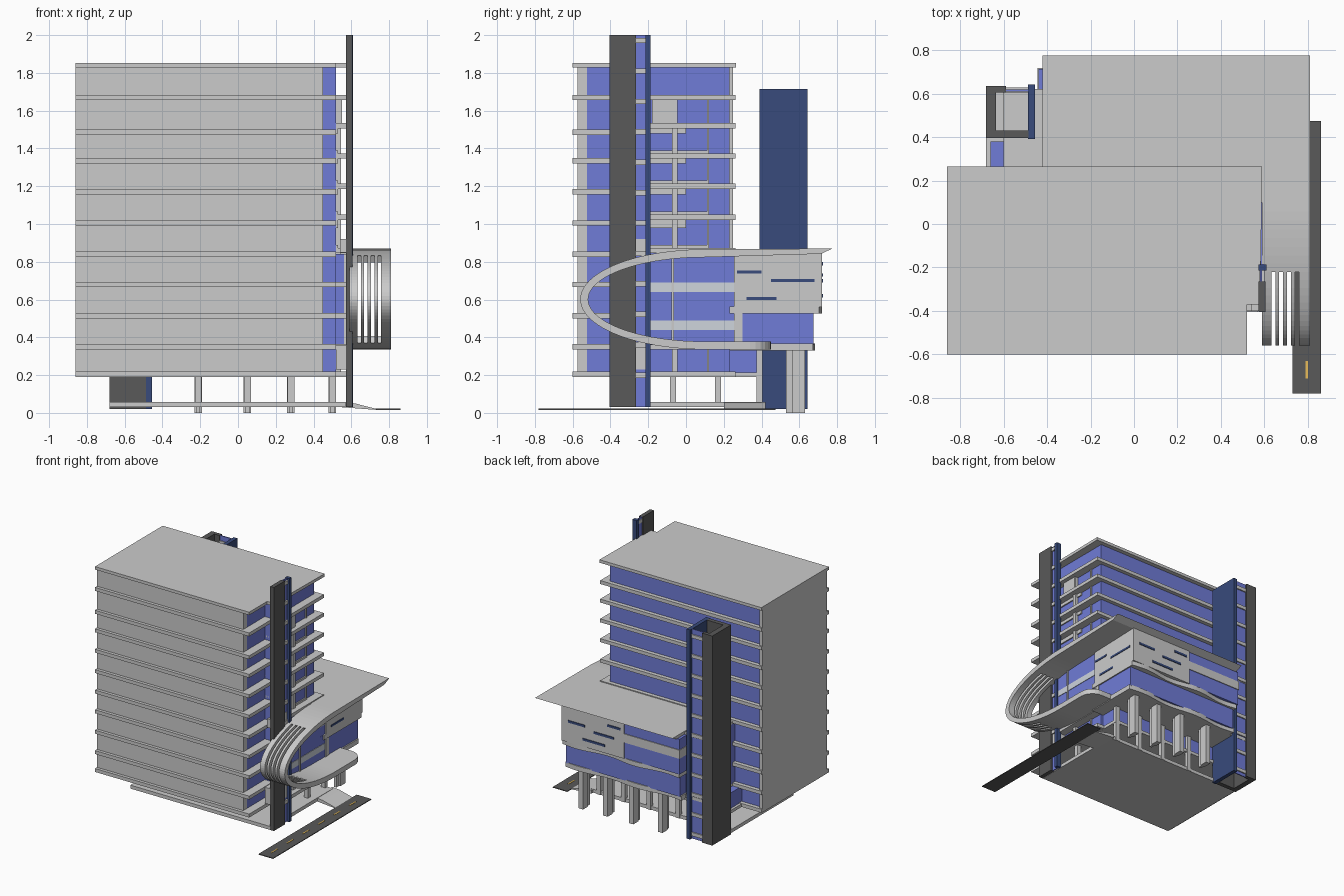
import bpy, bmesh, math


def material(name, r, g, b):
    m = bpy.data.materials.new(name)
    m.diffuse_color = (r, g, b, 1)
    return m


GLASS = material("blue_glass", 0.16, 0.20, 0.68)
NAVY = material("navy_panel", 0.04, 0.07, 0.20)
DARK = material("dark_cladding", 0.10, 0.10, 0.10)
PALE = material("pale_band", 0.62, 0.66, 0.72)
YELLOW = material("road_yellow", 0.8, 0.5, 0.1)


def finish(name, bm, mat):
    bmesh.ops.recalc_face_normals(bm, faces=bm.faces)
    me = bpy.data.meshes.new(name)
    bm.to_mesh(me)
    bm.free()
    ob = bpy.data.objects.new(name, me)
    bpy.context.collection.objects.link(ob)
    if mat:
        me.materials.append(mat)
    return ob


def prism(name, pts, axis, lo, hi, mat=None):
    """Extrude a 2D outline along x (pts are y,z), y (x,z) or z (x,y)."""
    put = {"x": lambda a, b, t: (t, a, b), "y": lambda a, b, t: (a, t, b),
           "z": lambda a, b, t: (a, b, t)}[axis]
    bm = bmesh.new()
    v0 = [bm.verts.new(put(a, b, lo)) for a, b in pts]
    v1 = [bm.verts.new(put(a, b, hi)) for a, b in pts]
    bm.faces.new(v0)
    bm.faces.new(v1)
    n = len(pts)
    for i in range(n):
        j = (i + 1) % n
        bm.faces.new((v0[i], v0[j], v1[j], v1[i]))
    return finish(name, bm, mat)


def box(name, x0, x1, y0, y1, z0, z1, mat=None):
    return prism(name, [(x0, y0), (x1, y0), (x1, y1), (x0, y1)], "z", z0, z1, mat)


# ---- Tower ----
box("tower_glass", -0.84, 0.45, -0.525, 0.23, 0.20, 1.83, GLASS)
box("tower_side_glass", 0.45, 0.52, -0.30, 0.23, 0.20, 1.83, GLASS)
box("tower_left_wall", -0.86, -0.835, -0.575, 0.25, 0.19, 1.84)
box("tower_front_wall", -0.86, 0.45, -0.575, -0.525, 0.19, 1.84)
prism("tower_roof", [(-0.86, -0.6), (0.52, -0.6), (0.52, -0.37), (0.58, -0.37),
                     (0.59, 0.265), (-0.86, 0.265)], "z", 1.828, 1.852)
front_levels = [0.205, 0.35, 0.515, 0.68, 0.84, 1.005, 1.17, 1.335, 1.485, 1.67]
back_levels = [0.205, 0.35, 0.515, 0.68, 0.86, 1.035, 1.20, 1.36, 1.52, 1.67]
for zf, zb in zip(front_levels, back_levels):
    box("front_floor_slab", -0.86, 0.52, -0.6, -0.3, zf - 0.014, zf + 0.014)
    box("back_floor_slab", -0.86, 0.585, -0.3, 0.262, zb - 0.014, zb + 0.014)

# Solid infill, sills and mullions on the right side
for zb in back_levels[4:9]:
    if zb < 1.5:
        box("window_sill", 0.5, 0.53, -0.3, 0.115, zb, zb + 0.03)
        box("window_head", 0.5, 0.53, -0.3, 0.0, zb + 0.12, zb + 0.16)
box("side_solid_panel", 0.5, 0.55, -0.18, -0.05, 1.53, 1.66)
box("side_pier", 0.5, 0.545, -0.075, -0.045, 0.2, 1.66)
box("side_mullion", 0.5, 0.53, 0.112, 0.122, 0.2, 1.66)

# ---- Right fin tower ----
box("fin_dark_blade", 0.572, 0.605, -0.405, -0.265, 0.03, 2.0, DARK)
box("fin_navy_blade", 0.572, 0.61, -0.215, -0.187, 0.03, 2.0, NAVY)
box("fin_glass", 0.58, 0.588, -0.265, -0.215, 0.03, 2.0, GLASS)
for i in range(12):
    z = 0.20 + i * 0.161
    box("fin_rung", 0.576, 0.6, -0.265, -0.215, z - 0.014, z + 0.014)
box("fin_link_low", 0.52, 0.59, -0.40, -0.2, 0.23, 0.36)
box("fin_link_high", 0.54, 0.59, -0.40, -0.2, 0.85, 0.92)

# ---- Back left stair shaft ----
H = 1.715
box("shaft_outer_wall", -0.68, -0.635, 0.395, 0.635, 0.02, H, DARK)
box("shaft_back_return", -0.635, -0.59, 0.605, 0.635, 0.02, H, DARK)
box("shaft_front_wall", -0.635, -0.485, 0.395, 0.43, 0.02, H, DARK)
box("shaft_navy_panel", -0.487, -0.455, 0.39, 0.642, 0.02, H, NAVY)
box("shaft_glass", -0.59, -0.487, 0.61, 0.618, 0.02, H, GLASS)
for i in range(11):
    z = 0.06 + i * 0.16
    box("shaft_rung", -0.59, -0.487, 0.605, 0.628, z - 0.014, z + 0.014)
box("shaft_landing", -0.635, -0.487, 0.43, 0.61, 0.8, 0.82)

# ---- Wraparound ribbon ----
CY, CZ, AY, AZ = 0.10, 0.601, 0.66, 0.265


def arc(inset, t0, t1, n):
    # superellipse-like nose, t in degrees from top (90) to bottom (270)
    out = []
    for i in range(n + 1):
        t = math.radians(t0 + (t1 - t0) * i / n)
        out.append((CY + (AY - inset) * math.cos(t), CZ + (AZ - inset) * math.sin(t)))
    return out


def ribbon(name, t0, t1, n, x0, x1):
    ob = prism(name, arc(0, t0, t1, n) + arc(0.042, t1, t0, n), "x", x0, x1)
    return ob


RX0, RX1 = 0.59, 0.81
TS = 119  # angle at which the slots begin
ribbon("ribbon_upper", 90, TS, 8, RX0, RX1)
ribbon("ribbon_lower", 360 - TS, 270, 8, RX0, RX1)
edges = [RX0, 0.632, 0.65, 0.668, 0.686, 0.704, 0.722, 0.74, 0.758, RX1]
for a, b in zip(edges[0::2], edges[1::2]):
    ribbon("ribbon_nose_strip", TS, 360 - TS, 32, a, b)

# Flat roof with a tapered back edge, and the lower tongue with a rounded end
prism("podium_roof", [(0.10, 0.866), (0.775, 0.87), (0.715, 0.842), (0.10, 0.824)], "x", -0.42, RX1)
tongue = [(RX0, 0.10), (RX1, 0.10), (RX1, 0.34)]
tongue += [(0.70 + 0.11 * math.cos(a), 0.34 + 0.11 * math.sin(a))
           for a in (math.radians(d) for d in range(15, 91, 15))] + [(RX0, 0.45)]
prism("ribbon_tongue", tongue, "z", 0.336, 0.378)

# ---- Podium ----
box("podium_side_glass", 0.48, 0.598, -0.2, 0.27, 0.36, 0.84, GLASS)
for z in (0.44, 0.64):
    box("podium_pale_band", 0.55, 0.602, -0.2, 0.26, z, z + 0.05, PALE)
for y in (-0.2, -0.07, 0.262):
    box("podium_mullion", 0.56, 0.608, y - 0.007, y + 0.007, 0.36, 0.84)
box("podium_upper_block", 0.05, 0.61, 0.26, 0.72, 0.56, 0.845)
box("podium_upper_glass", -0.44, 0.05, 0.23, 0.712, 0.56, 0.845, GLASS)
box("podium_upper_band", -0.445, 0.05, 0.6, 0.718, 0.69, 0.76)
box("podium_lower_glass", -0.42, 0.60, 0.2, 0.675, 0.36, 0.56, GLASS)
box("podium_corner_post", 0.56, 0.604, 0.26, 0.30, 0.36, 0.56)

# Slot windows on the side and back of the block
for y0, y1, z in ((0.27, 0.40, 0.745), (0.45, 0.68, 0.70), (0.32, 0.48, 0.605)):
    box("side_slot_window", 0.6, 0.614, y0, y1, z - 0.008, z + 0.008, NAVY)
for x0, x1, z in ((0.40, 0.55, 0.73), (0.14, 0.32, 0.70), (0.22, 0.42, 0.62), (0.08, 0.2, 0.79)):
    box("back_slot_window", x0, x1, 0.71, 0.725, z - 0.009, z + 0.009, NAVY)


def wavy(name, y_mid, amp, z0, z1):
    edge = [(0.61 - 1.04 * i / 40, y_mid + amp * math.sin(i / 40 * 4 * math.pi)) for i in range(41)]
    prism(name, edge + [(-0.43, 0.23), (0.61, 0.23)], "z", z0, z1)


wavy("wavy_canopy", 0.705, 0.015, 0.525, 0.562)
wavy("wavy_floor", 0.672, 0.012, 0.33, 0.368)

# Lower volumes beside the shaft
box("link_glass", -0.60, -0.42, 0.22, 0.60, 0.36, 0.84, GLASS)
box("link_roof", -0.60, -0.42, 0.22, 0.62, 0.84, 0.86)
box("link_floor", -0.60, -0.42, 0.22, 0.62, 0.335, 0.36)
box("first_floor_glass", -0.66, 0.50, 0.2, 0.38, 0.21, 0.34, GLASS)
box("first_floor_slab", -0.68, 0.52, 0.2, 0.40, 0.19, 0.215)

# ---- Ground level ----
box("base_slab", -0.68, 0.57, -0.405, 0.40, 0.03, 0.058)
for x in (-0.21, 0.05, 0.28, 0.50):
    for y in (-0.07, 0.17, 0.39):
        box("inner_column", x - 0.018, x + 0.018, y - 0.016, y + 0.016, 0.03, 0.34)
    box("back_column", x - 0.02, x + 0.02, 0.565, 0.63, 0.0, 0.35)
    box("back_column_fin", x - 0.01, x + 0.01, 0.53, 0.565, 0.0, 0.35)
prism("entrance_ramp", [(0.55, 0.058), (0.62, 0.05), (0.73, 0.022), (0.73, 0.016), (0.55, 0.03)],
      "y", 0.20, 0.42)

# Road with dashes
box("road", 0.73, 0.86, -0.78, 0.475, 0.016, 0.022, DARK)
for i in range(6):
    y = -0.71 + i * 0.2
    box("road_dash", 0.79, 0.80, y, y + 0.08, 0.02, 0.024, YELLOW)
